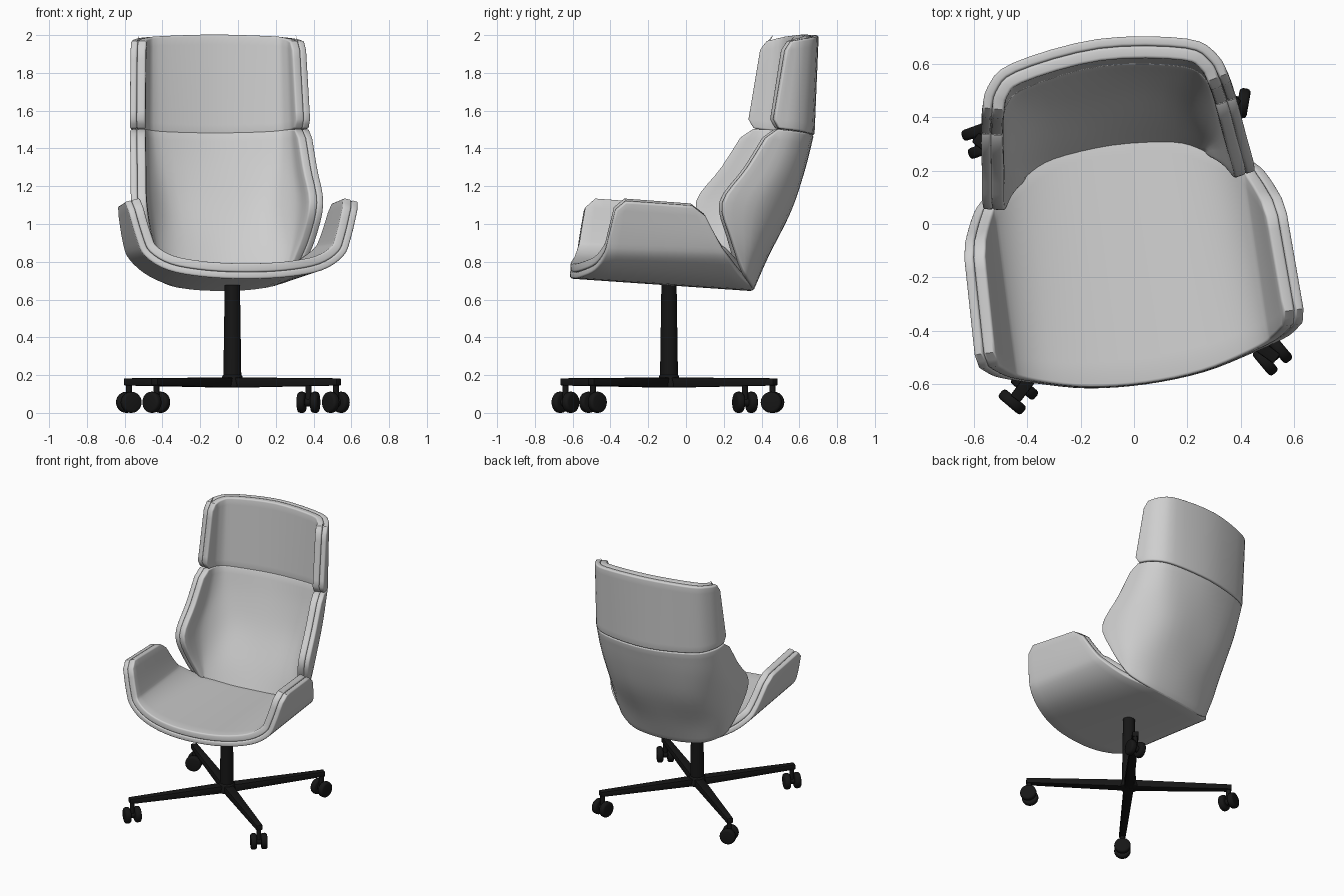
import bpy, bmesh, math
from mathutils import Vector, Matrix

if "Cube" in bpy.data.objects:
    bpy.data.objects.remove(bpy.data.objects["Cube"])

PIVOT = Vector((-0.025, -0.09, 0))
TURN = Matrix.Translation(PIVOT) @ Matrix.Rotation(math.radians(8), 4, 'Z')


def material(name, c):
    m = bpy.data.materials.new(name)
    m.diffuse_color = (c, c, c, 1)
    m.use_nodes = True
    m.node_tree.nodes["Principled BSDF"].inputs["Base Color"].default_value = m.diffuse_color
    return m


GREY = material("light grey upholstery", 0.62)
BLACK = material("black metal", 0.008)


def finish(bm, name, mat, matrix=None):
    me = bpy.data.meshes.new(name)
    bm.to_mesh(me)
    bm.free()
    if matrix:
        me.transform(matrix)
    me.materials.append(mat)
    ob = bpy.data.objects.new(name, me)
    bpy.context.collection.objects.link(ob)
    return ob


def smooth(ob, angle=40):
    bpy.ops.object.select_all(action='DESELECT')
    ob.select_set(True)
    bpy.context.view_layer.objects.active = ob
    if ob.modifiers:
        bpy.ops.object.convert(target='MESH')
    bpy.ops.object.shade_smooth_by_angle(angle=math.radians(angle))


def spline(pts, n):
    """Catmull-Rom curve through the points, n steps per span"""
    p = [2 * pts[0] - pts[1]] + pts + [2 * pts[-1] - pts[-2]]
    out = []
    for i in range(1, len(p) - 2):
        a, b, c, d = p[i - 1:i + 3]
        for k in range(n):
            t = k / n
            out.append(0.5 * (2 * b + (c - a) * t + (2 * a - 5 * b + 4 * c - d) * t * t
                              + (3 * b - a - 3 * c + d) * t ** 3))
    return out + [pts[-1].copy()]


def panel(name, half_rows, inward, n_row, gap, thick):
    """Curved panel: right-half rows mirrored, splined both ways, offset inward and thickened"""
    rows = []
    for r in half_rows:
        r = [Vector(p) for p in r]
        full = [Vector((-p.x, p.y, p.z)) for p in reversed(r[1:])] + r
        rows.append(spline(full, 4))
    cols = [spline(list(c), n_row) for c in zip(*rows)]
    # clip the four corners
    for i, i2 in ((0, 1), (-1, -2)):
        for j, j2 in ((0, 1), (-1, -2)):
            cols[i][j] = cols[i2][j].lerp(cols[i][j2], 0.5)
    bm = bmesh.new()
    g = [[bm.verts.new(p) for p in c] for c in cols]
    for a, b in zip(g, g[1:]):
        for k in range(len(a) - 1):
            bm.faces.new((a[k], b[k], b[k + 1], a[k + 1]))
    bm.normal_update()
    if sum((f.normal for f in bm.faces), Vector()).dot(Vector(inward)) < 0:
        bmesh.ops.reverse_faces(bm, faces=bm.faces[:])
        bm.normal_update()
    moves = [(v, v.normal * gap) for v in bm.verts]
    for v, d in moves:
        v.co += d
    ob = finish(bm, name, GREY, TURN)
    s = ob.modifiers.new("thickness", 'SOLIDIFY')
    s.thickness, s.offset = thick, 1
    b = ob.modifiers.new("rounded rim", 'BEVEL')
    b.width, b.segments, b.limit_method = 0.010, 3, 'ANGLE'
    b.angle_limit = math.radians(50)
    b.use_clamp_overlap = False
    smooth(ob)


# Outer surfaces, right half, centre to edge
SEAT = [
    [(0, -.515, .71), (.22, -.50, .72), (.41, -.455, .755), (.53, -.42, .83), (.575, -.40, .93), (.625, -.36, 1.12)],
    [(0, .44, .645), (.22, .42, .66), (.40, .33, .72), (.52, .25, .81), (.565, .19, .90), (.61, .085, 1.09)],
]
SEAM = [(0, .765, 1.465), (.33, .715, 1.475), (.45, .62, 1.49), (.485, .485, 1.505)]
BACK = [
    [(0, .44, .645), (.24, .42, .66), (.37, .37, .71), (.42, .335, .76)],
    [(0, .52, .82), (.26, .49, .84), (.42, .40, .87), (.48, .27, .92)],
    [(0, .635, 1.06), (.29, .60, 1.07), (.46, .44, 1.09), (.515, .22, 1.11)],
    [(0, .71, 1.27), (.31, .67, 1.28), (.455, .545, 1.29), (.50, .355, 1.30)],
    SEAM,
]
HEAD = [
    [(x, y + .004, z + .004) for x, y, z in SEAM],
    [(0, .79, 2.0), (.33, .745, 1.99), (.435, .668, 1.98), (.47, .57, 1.965)],
]

# Shell and cushion layer of each upholstered part
for part, rows, inward, n in (("seat", SEAT, (0, 0, 1), 10),
                              ("backrest", BACK, (0, -1, 0), 4),
                              ("headrest", HEAD, (0, -1, 0), 10)):
    panel(part + "_shell", rows, inward, n, 0, 0.036)
    panel(part + "_cushion", rows, inward, n, 0.036, 0.046)


def cylinder(name, r1, r2, depth, matrix, bevel=0.0):
    bm = bmesh.new()
    bmesh.ops.create_cone(bm, cap_ends=True, segments=24, radius1=r1, radius2=r2, depth=depth)
    if bevel:
        rim = [e for e in bm.edges if abs(e.verts[0].co.z - e.verts[1].co.z) < 1e-5]
        bmesh.ops.bevel(bm, geom=rim, offset=bevel, segments=3, profile=0.5, affect='EDGES')
    smooth(finish(bm, name, BLACK, matrix))


def at(x, y, z):
    return Matrix.Translation((x, y, z))


# Column and hub
COL = Vector((-0.03, -0.09, 0))
cylinder("column", .048, .040, .54, at(COL.x, COL.y, .43))
cylinder("hub", .068, .05, .07, at(COL.x, COL.y, .17), .012)

# Four tapered legs with twin-wheel casters
for k, swivel in enumerate((40, -10, 110, 50)):
    a = math.radians(-36.3 + 90 * k)
    turn = Matrix.Translation(COL) @ Matrix.Rotation(a, 4, 'Z')
    bm = bmesh.new()
    bmesh.ops.create_cube(bm, size=1)
    for v in bm.verts:
        end, top = v.co.x > 0, v.co.z > 0
        v.co = Vector((.70 if end else 0, math.copysign(.022 if end else .034, v.co.y),
                       (.183 if end else .188) if top else (.145 if end else .133)))
    bmesh.ops.bevel(bm, geom=bm.edges[:], offset=.006, segments=2, profile=.5, affect='EDGES')
    smooth(finish(bm, f"leg_{k + 1}", BLACK, turn))

    p = turn @ Vector((.68, 0, 0))
    cylinder(f"caster_stem_{k + 1}", .016, .016, .10, at(p.x, p.y, .10))
    spin = at(p.x, p.y, .056) @ Matrix.Rotation(math.radians(swivel), 4, 'Z')
    lie = Matrix.Rotation(math.radians(90), 4, 'Y')
    cylinder(f"caster_axle_{k + 1}", .022, .022, .07, spin @ lie)
    for side in (-1, 1):
        cylinder(f"caster_wheel_{k + 1}_{'left' if side < 0 else 'right'}", .056, .056, .042,
                 spin @ at(side * .036, 0, 0) @ lie, .014)
